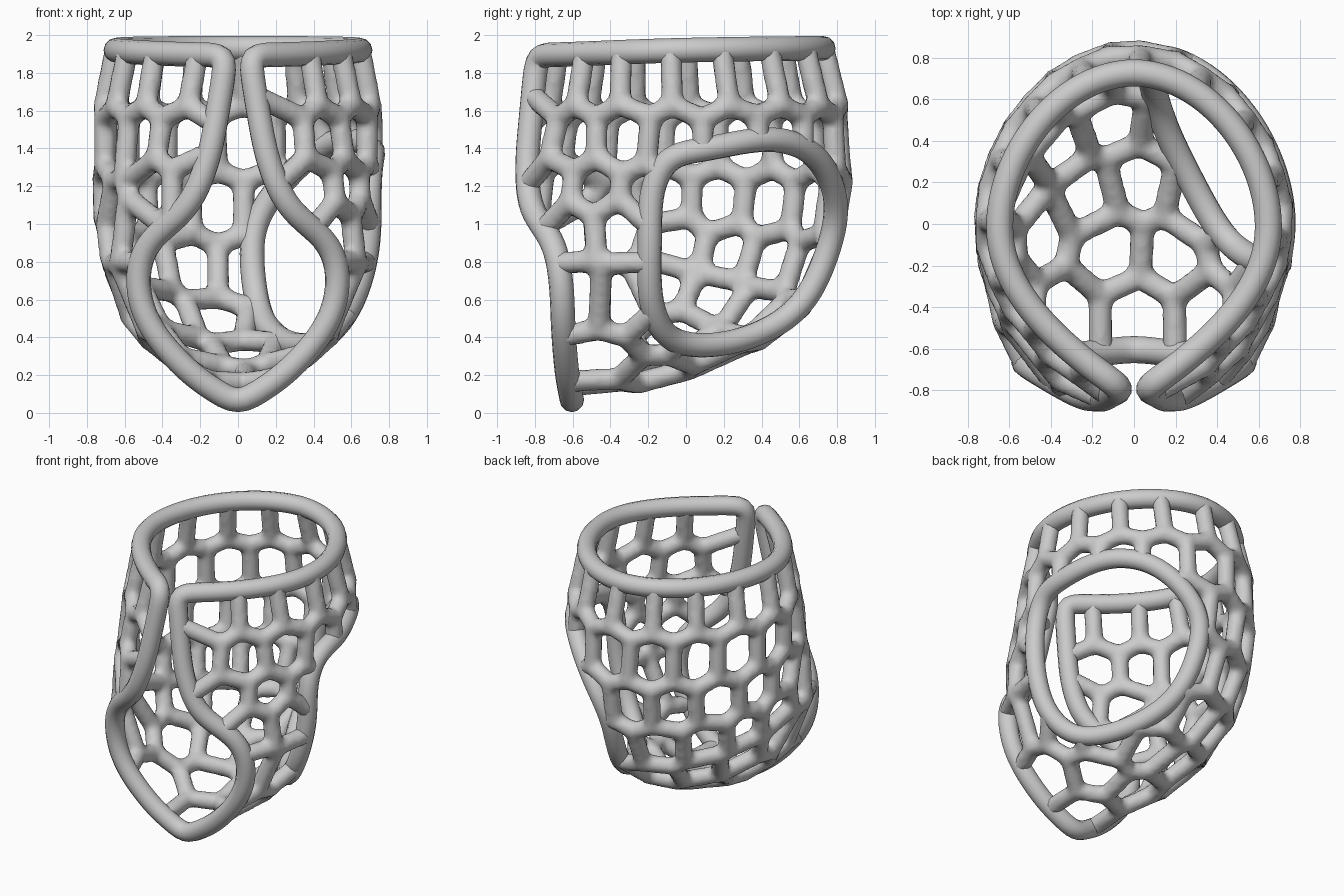
import bpy, bmesh, math
from itertools import combinations
from mathutils import Vector
from mathutils.bvhtree import BVHTree

if "Cube" in bpy.data.objects:
    bpy.data.objects.remove(bpy.data.objects["Cube"])

STRUT, RIM = 0.059, 0.065

# Shell stations, top rim to front tip: back point (y, z), widest point, front edge point
BACK = [(.73, 1.93), (.81, 1.6), (.83, 1.25), (.78, .93), (.63, .58),
        (.36, .37), (.05, .24), (-.28, .15), (-.58, .055)]
WIDE = [(.65, -.02, 1.92), (.71, 0, 1.6), (.715, 0, 1.27), (.71, -.05, 1.0), (.68, -.15, .8),
        (.61, -.25, .6), (.49, -.38, .43), (.27, -.52, .22), (.01, -.59, .05)]
FRONT = [(.06, -.79, 1.895), (.11, -.82, 1.58), (.165, -.84, 1.32), (.27, -.82, 1.09), (.48, -.70, .89),
         (.53, -.66, .68), (.46, -.65, .45), (.25, -.63, .21), (.005, -.6, .045)]
BACK = [Vector((0, *p)) for p in BACK]
WIDE = [Vector(p) for p in WIDE]
FRONT = [Vector(p) for p in FRONT]


def catmull(a, b, c, d, f):
    return 0.5 * (2 * b + (c - a) * f + (2 * a - 5 * b + 4 * c - d) * f * f + (3 * b - a - 3 * c + d) * f ** 3)


def station(keys, t):
    n = len(keys) - 1
    i = min(int(t), n - 1)
    a = keys[i - 1] if i else 2 * keys[0] - keys[1]
    d = keys[i + 2] if i + 2 <= n else 2 * keys[n] - keys[n - 1]
    return catmull(a, keys[i], keys[i + 1], d, t - i)


def bezier(a, b, c, d, f):
    g = 1 - f
    return a * g ** 3 + b * 3 * g * g * f + c * 3 * g * f * f + d * f ** 3


def half_ring(t):
    """Points and running lengths from the back centre line to the right front edge."""
    b, w, f = station(BACK, t), station(WIDE, t), station(FRONT, t)
    tan = Vector((0, f.y - b.y, f.z - b.z)).normalized()
    l1 = (w - b).dot(tan) * .5
    l2 = max((f - w).dot(tan), 0) * .42
    out = Vector((w.x * .52, 0, 0))
    dx = max(w.x - f.x, 0) * .45
    fx = Vector((dx, dx * (.08 + .6 * max(0, 1 - t / 2.5)), 0))
    pts = [bezier(b, b + out, w - tan * l1, w, i / 24) for i in range(24)]
    pts += [bezier(w, w + tan * l2, f + fx, f, i / 24) for i in range(25)]
    run = [0]
    for p, q in zip(pts, pts[1:]):
        run.append(run[-1] + (q - p).length)
    return pts, run


def flip(p):
    return Vector((-p.x, p.y, p.z))


# Right half of the shell for projecting, and the whole shell as a fine grid
ROWS = 160
halves = [half_ring(i * 8 / ROWS)[0] for i in range(ROWS + 1)]
n = len(halves[0])
tree = BVHTree.FromPolygons([p for r in halves for p in r],
                            [(i * n + j, i * n + j + 1, (i + 1) * n + j + 1, (i + 1) * n + j)
                             for i in range(ROWS) for j in range(n - 1)])
grid = [[flip(p) for p in reversed(r[1:])] + r for r in halves]

# Side opening, laid onto the shell
HOLE = [Vector(p) for p in [
    (.08, .77, .97), (.08, .70, .72), (.12, .55, .52), (.2, .35, .41), (.33, .08, .37),
    (.45, -.1, .42), (.58, -.185, .6), (.68, -.19, .9), (.70, -.18, 1.18), (.7, -.08, 1.35),
    (.66, .12, 1.40), (.52, .4, 1.45), (.35, .6, 1.38), (.18, .74, 1.18)]]
m = len(HOLE)
hole = [tree.find_nearest(catmull(HOLE[i - 1], HOLE[i], HOLE[(i + 1) % m], HOLE[(i + 2) % m], k / 6))[0]
        for i in range(m) for k in range(6)]


def relax(pts, times):
    for _ in range(times):
        pts = [(pts[i - 1] + pts[i] * 2 + pts[(i + 1) % len(pts)]) / 4 for i in range(len(pts))]
    return pts


hole = relax(hole, 5)


def in_hole(p):
    hit = False
    for a, b in zip(hole, hole[1:] + hole[:1]):
        if (a.z > p.z) != (b.z > p.z) and p.y < a.y + (p.z - a.z) / (b.z - a.z) * (b.y - a.y):
            hit = not hit
    return hit and p.x > 0


# Cell centres: a loose set by the front edge, then regular rows round the back
seeds = []


def add_seed(p):
    if all((p - s).length > .21 for s in seeds):
        seeds.append(p)


for y, z in [(-.36, 1.0), (-.6, .97), (-.58, .62), (-.34, .6), (-.45, .27)]:
    p = tree.ray_cast(Vector((2, y, z)), Vector((-1, 0, 0)))[0]
    if p:
        add_seed(p)
        add_seed(flip(p))
STEP = .15
quarter = half_ring(1)[1][24]
for k in range(1, 9):
    pts, run = half_ring(k - .5)
    limit = run[-1] if k < 4 else run[24]
    scale = run[24] / quarter if k < 3 else 1
    for j in range(-15, 16):
        s = (j * STEP - .11) * scale
        if (j + k) % 2 == 0 or abs(s) > limit:
            continue
        i = max(i for i in range(n - 1) if run[i] <= abs(s))
        p = pts[i].lerp(pts[i + 1], (abs(s) - run[i]) / (run[i + 1] - run[i]))
        add_seed(p if s >= 0 else flip(p))


def label(p):
    if in_hole(p):
        return -1
    best, who = 9, 0
    for i, s in enumerate(seeds):
        if p.y < -.3 and p.z > .5 and p.x * s.x < 0:
            continue
        d = (p - s).length_squared
        if d < best:
            best, who = d, i
    return who


labels = [[label(p) for p in r] for r in grid]

# Cell corners: where three cells meet, and where two cells meet an open edge
walls = {}


def corner(cells):
    ids = {labels[i][j] for i, j in cells}
    if len(ids) == len(cells):
        p = sum((grid[i][j] for i, j in cells), Vector()) / len(cells)
        for pair in combinations(sorted(ids - {-1}), 2):
            walls.setdefault(pair, []).append(p)


cols = len(grid[0])
for i in range(ROWS):
    for j in range(cols - 1):
        corner([(i, j), (i + 1, j), (i + 1, j + 1)])
        corner([(i, j), (i + 1, j + 1), (i, j + 1)])
    corner([(i, 0), (i + 1, 0)])
    corner([(i, cols - 1), (i + 1, cols - 1)])
for j in range(cols - 1):
    corner([(0, j), (0, j + 1)])

# Honeycomb struts with rounded joints
bm = bmesh.new()
balls = set()


def ball(p):
    key = tuple(round(c, 3) for c in p)
    if key not in balls:
        balls.add(key)
        made = bmesh.ops.create_icosphere(bm, subdivisions=2, radius=STRUT * 1.05)
        bmesh.ops.translate(bm, vec=p, verts=made["verts"])


for ends in walls.values():
    axis = max(range(3), key=lambda a: max(p[a] for p in ends) - min(p[a] for p in ends))
    ends.sort(key=lambda p: p[axis])
    for p, q in zip(ends[::2], ends[1::2]):
        ball(p)
        ball(q)
        d = q - p
        if d.length > .01:
            mat = d.to_track_quat('Z', 'Y').to_matrix().to_4x4()
            mat.translation = (p + q) / 2
            bmesh.ops.create_cone(bm, cap_ends=True, segments=14, radius1=STRUT, radius2=STRUT,
                                  depth=d.length, matrix=mat)

me = bpy.data.meshes.new("honeycomb_lattice")
bm.to_mesh(me)
bm.free()
lattice = bpy.data.objects.new("honeycomb_lattice", me)
bpy.context.collection.objects.link(lattice)
rem = lattice.modifiers.new("fuse", 'REMESH')
rem.mode, rem.voxel_size, rem.use_smooth_shade = 'VOXEL', .023, True
smo = lattice.modifiers.new("soften", 'SMOOTH')
smo.factor, smo.iterations = .5, 2


# Rim tubes
def tube(name, pts):
    cu = bpy.data.curves.new(name, 'CURVE')
    cu.dimensions, cu.bevel_depth, cu.bevel_resolution = '3D', RIM, 4
    sp = cu.splines.new('POLY')
    sp.points.add(len(pts) - 1)
    for v, p in zip(sp.points, pts):
        v.co = (*p, 1)
    sp.use_cyclic_u = sp.use_smooth = True
    bpy.context.collection.objects.link(bpy.data.objects.new(name, cu))


# One continuous rim: around the top, down the slit, around the front opening
half = halves[0] + [station(FRONT, i / 8) for i in range(1, 64)]
loop = half + [Vector((0, -.6, .045))] + [flip(p) for p in reversed(half[1:])]
total = sum((loop[i] - loop[i - 1]).length for i in range(len(loop)))
even, gap, need = [], total / 200, 0
for i in range(len(loop)):
    a, b = loop[i], loop[(i + 1) % len(loop)]
    d = (b - a).length
    while need < d:
        even.append(a.lerp(b, need / d))
        need += gap
    need -= d
tube("opening_rim", relax(even, 4))
tube("side_hole_rim", hole)
